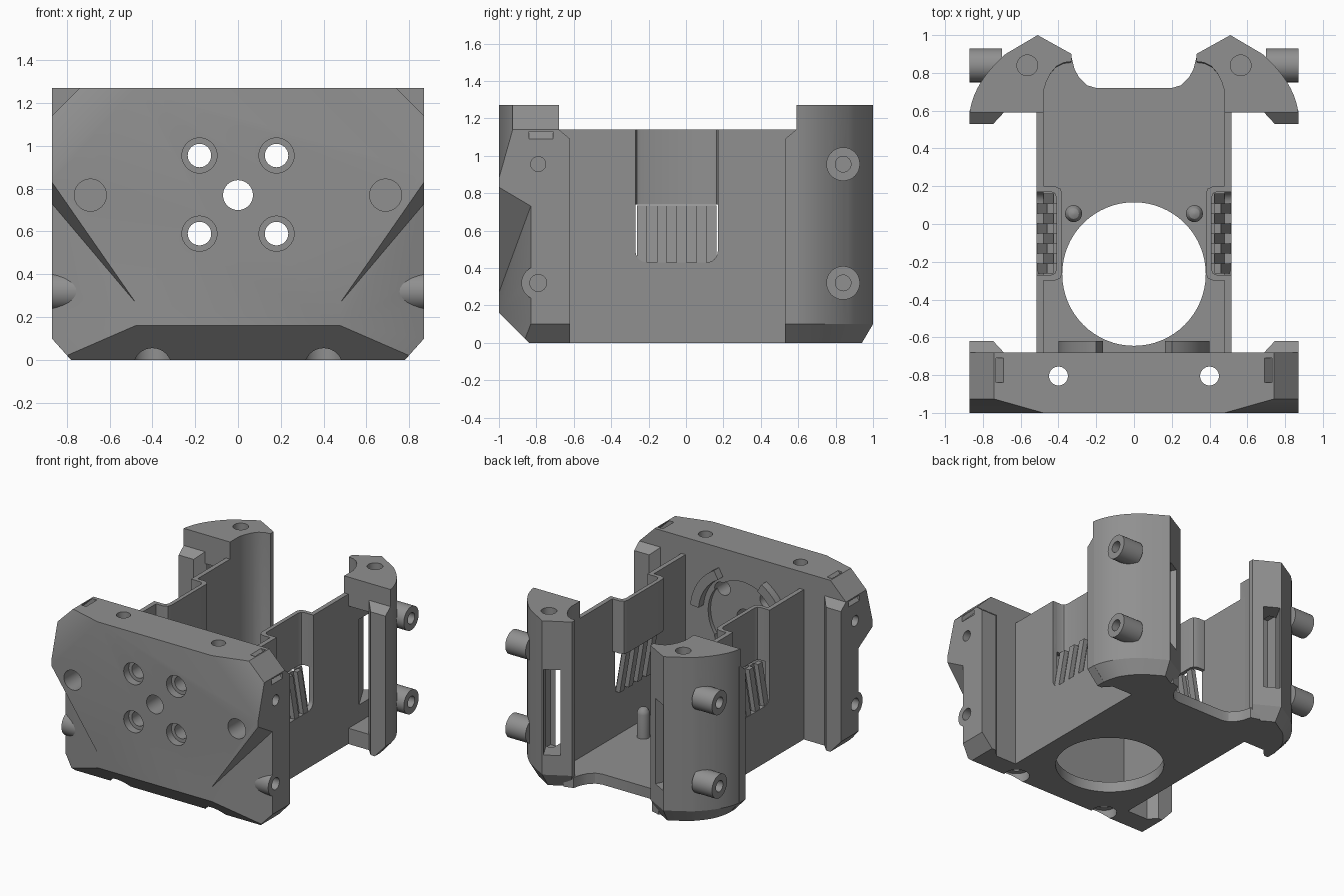
import bpy, bmesh, math
from mathutils import Vector, Matrix

if "Cube" in bpy.data.objects:
    bpy.data.objects.remove(bpy.data.objects["Cube"])

grey = bpy.data.materials.new("printed_grey")
grey.diffuse_color = (0.28, 0.28, 0.28, 1)
grey.use_nodes = True
grey.node_tree.nodes["Principled BSDF"].inputs["Base Color"].default_value = grey.diffuse_color

AXES = {'x': lambda a, b, h: (h, a, b),
        'y': lambda a, b, h: (a, h, b),
        'z': lambda a, b, h: (a, b, h)}


def loft(name, rings):
    """Closed solid through rings of matching points."""
    bm = bmesh.new()
    vs = [[bm.verts.new(p) for p in r] for r in rings]
    n = len(rings[0])
    bm.faces.new(vs[0])
    bm.faces.new(vs[-1])
    for r0, r1 in zip(vs, vs[1:]):
        for i in range(n):
            j = (i + 1) % n
            bm.faces.new((r0[i], r0[j], r1[j], r1[i]))
    bmesh.ops.recalc_face_normals(bm, faces=bm.faces)
    me = bpy.data.meshes.new(name)
    bm.to_mesh(me)
    bm.free()
    me.materials.append(grey)
    ob = bpy.data.objects.new(name, me)
    bpy.context.collection.objects.link(ob)
    return ob


def prism(name, pts, lo, hi, axis='z'):
    f = AXES[axis]
    return loft(name, [[f(a, b, h) for a, b in pts] for h in (lo, hi)])


def box(name, x0, x1, y0, y1, z0, z1):
    return prism(name, [(x0, y0), (x1, y0), (x1, y1), (x0, y1)], z0, z1)


def rod(name, a, b, r, lo, hi, axis, n=32):
    c = [(a + r * math.cos(2 * math.pi * i / n), b + r * math.sin(2 * math.pi * i / n)) for i in range(n)]
    return prism(name, c, lo, hi, axis)


def cut_plane(ob, point, normal):
    bm = bmesh.new()
    bm.from_mesh(ob.data)
    bmesh.ops.bisect_plane(bm, geom=bm.verts[:] + bm.edges[:] + bm.faces[:], dist=1e-5,
                           plane_co=point, plane_no=normal, clear_outer=True)
    bmesh.ops.holes_fill(bm, edges=[e for e in bm.edges if e.is_boundary])
    bmesh.ops.recalc_face_normals(bm, faces=bm.faces)
    bm.to_mesh(ob.data)
    bm.free()


def cut(ob, *cutters):
    bpy.context.view_layer.objects.active = ob
    for c in cutters:
        m = ob.modifiers.new("cut", 'BOOLEAN')
        m.operation, m.solver, m.object = 'DIFFERENCE', 'EXACT', c
        bpy.ops.object.modifier_apply(modifier=m.name)
        bpy.data.objects.remove(c)


def flip(ob, name):
    """Mirrored copy across x = 0."""
    me = ob.data.copy()
    me.transform(Matrix.Diagonal((-1, 1, 1, 1)))
    me.flip_normals()
    o = bpy.data.objects.new(name, me)
    bpy.context.collection.objects.link(o)
    return o


# --- front block: chamfered plate
half = [(0.78, 0), (0.87, 0.1), (0.87, 1.14), (0.74, 1.27)]
block = prism("front_block", half + [(-x, z) for x, z in reversed(half)], -1, -0.68, 'y')
cut_plane(block, (0, -1, 0.16), (0, -1, -1))
for s in (1, -1):
    cut_plane(block, (s * 0.48, -1, 1.27), (s * 0.043, -0.152, 0.043))

# recessed lower corners under a slanted overhang, blind holes, tie slots
for s in (1, -1):
    wedge = prism("wedge", [(s * 0.44, -1.017), (s * 0.95, -0.795), (s * 0.95, -1.15)], -0.1, 1.2)
    cut_plane(wedge, (s * 0.48, -1, 0.27), (s * -0.095, 0.039, 0.066))
    tie = prism("tie", [(s * 0.66, 1.30), (s * 0.70, 1.30), (s * 0.90, 1.10), (s * 0.90, 1.06)],
                -0.84, -0.71, 'y')
    cut(block, wedge, tie,
        rod("c", s * 0.69, 0.77, 0.075, -1.1, -0.8, 'y'),
        rod("c", s * 0.40, -0.805, 0.05, -0.1, 1.4, 'z'),
        rod("c", s * 0.40, -0.805, 0.09, -0.1, 0.07, 'z'),
        rod("c", -0.79, 0.955, 0.04, s * 0.68, s * 1.0, 'x'))
    # motor screw holes with counterbores
    for z in (0.59, 0.955):
        cut(block, rod("c", s * 0.18, z, 0.055, -1.1, -0.6, 'y'),
            rod("c", s * 0.18, z, 0.082, -1.1, -0.94, 'y'))
cut(block, rod("c", 0, 0.77, 0.07, -1.1, -0.6, 'y'),
    rod("c", 0, 0.77, 0.29, -0.71, -0.6, 'y', 48))

# --- front side bosses and rear-facing flanges
boss = rod("front_boss_right", -0.79, 0.32, 0.09, 0.6, 0.87, 'x')
cut(boss, rod("c", -0.79, 0.32, 0.045, 0.68, 1.0, 'x'))
cut(block, rod("c", -0.79, 0.32, 0.08, 0.65, 1.0, 'x'),
    rod("c", -0.79, 0.32, 0.08, -0.65, -1.0, 'x'))
flip(boss, "front_boss_left")


def flange(name, y0, y1):
    f = prism(name, [(0.68, y0), (0.745, y1), (0.87, y1), (0.87, y0)], 0, 1.14)
    cut_plane(f, (0.87, 0, 0.1), (0.1, 0, -0.09))
    d = 1 if y1 > y0 else -1
    cut_plane(f, (0, y1, 1.09), (0, 0.05 * d, 0.06))
    return f


flip(flange("front_flange_right", -0.69, -0.62), "front_flange_left")
flip(flange("rear_flange_right", 0.60, 0.53), "rear_flange_left")

# raised ring segments on the inside of the front block
arc = [math.radians(5 + 5 * i) for i in range(12)]


def ring_pts(r0, r1):
    return [(r0 * math.cos(t), 0.77 + r0 * math.sin(t)) for t in arc] + \
           [(r1 * math.cos(t), 0.77 + r1 * math.sin(t)) for t in reversed(arc)]


ring = prism("ring_segment_right", ring_pts(0.33, 0.40), -0.69, -0.62, 'y')
flip(ring, "ring_segment_left")

# --- floor with round opening and curved rear notch
fh = [(0.515, -0.70), (0.515, 0.72), (0.40, 0.90), (0.33, 0.88), (0.315, 0.82),
      (0.29, 0.775), (0.25, 0.735), (0.20, 0.72)]
floor = prism("floor", fh + [(-x, y) for x, y in reversed(fh)], 0, 0.08)
cut(floor, rod("c", 0, -0.265, 0.38, -0.1, 0.2, 'z', 64))

# locating pegs with domed tops
dome = [(0.045, 0.05), (0.045, 0.26), (0.04, 0.28), (0.028, 0.296), (0.008, 0.304)]
peg = loft("peg_right", [[(0.32 + r * math.cos(math.pi * i / 10), 0.055 + r * math.sin(math.pi * i / 10), z)
                          for i in range(20)] for r, z in dome])
flip(peg, "peg_left")

# --- side walls with an opening rounded at its lower corners
wall = box("side_wall_right", 0.48, 0.515, -0.70, 0.64, 0, 1.14)
r = 0.06
q = [math.radians(15 * i) for i in range(7)]
opening = [(-0.27, 1.3)] + [(-0.27 + r - r * math.cos(t), 0.43 + r - r * math.sin(t)) for t in q] + \
          [(0.17 - r + r * math.sin(t), 0.43 + r - r * math.cos(t)) for t in q] + [(0.17, 1.3)]
cut(wall, prism("c", opening, 0.3, 0.7, 'x'))
flip(wall, "side_wall_left")

# inset panel above the louvres
panel = [(0.513, -0.27), (0.44, -0.27), (0.42, -0.262), (0.41, -0.24), (0.41, 0.14), (0.42, 0.162),
         (0.44, 0.17), (0.513, 0.17), (0.513, 0.20), (0.42, 0.20), (0.39, 0.187), (0.38, 0.16),
         (0.38, -0.26), (0.39, -0.287), (0.42, -0.30), (0.513, -0.30)]
flip(prism("inset_panel_right", panel, 0.74, 1.14), "inset_panel_left")

# staggered slanted louvres
for i in range(8):
    y = -0.262 + i * 0.053
    d = -0.035 * (i % 2)
    slat = prism("louvre_right_%d" % i, [(0.425 + d, 0.735), (0.46 + d, 0.735),
                                         (0.514 + d, 0.42), (0.479 + d, 0.42)], y, y + 0.053, 'y')
    slat.data.transform(Matrix.Identity(4))
    flip(slat, "louvre_left_%d" % i)

# --- rear posts: curved outer wall, chamfered foot, hollow and open to the front
a, b, c = Vector((0.87, 0.59)), Vector((0.85, 0.75)), Vector((0.68, 0.90))
curve = [tuple(a * (1 - t) ** 2 + b * 2 * t * (1 - t) + c * t * t) for t in [i / 10 for i in range(11)]]
plan = [(0.48, 0.59)] + curve + [(0.51, 1.0), (0.33, 0.90), (0.33, 0.86), (0.37, 0.855),
                                 (0.41, 0.835), (0.44, 0.80), (0.465, 0.75), (0.48, 0.70)]
foot = [(0.48 + (x - 0.48) * 0.77, 0.72 + (y - 0.72) * (0.79 if y > 0.72 else 1)) for x, y in plan]
post = loft("rear_post_right", [[(x, y, 0) for x, y in foot],
                                [(x, y, 0.1) for x, y in plan],
                                [(x, y, 1.27) for x, y in plan]])
cavity = prism("c", [(0.517, 0.5), (0.72, 0.5), (0.72, 0.70), (0.64, 0.83), (0.56, 0.87), (0.517, 0.86)],
               0.12, 1.05)
window = prism("c", [(0.378, 0.976), (0.482, 1.035), (0.672, 0.68), (0.568, 0.62)], 0.25, 0.90)
cut(post, cavity, window, rod("c", 0.565, 0.84, 0.055, 1.1, 1.4, 'z'))
for k, z in (("lower", 0.32), ("upper", 0.955)):
    cut(post, rod("c", 0.84, z, 0.07, 0.715, 1.0, 'x'))
    boss = rod(k + "_rear_boss_right", 0.84, z, 0.09, 0.70, 0.87, 'x')
    cut(boss, rod("c", 0.84, z, 0.042, 0.74, 1.0, 'x'))
    flip(boss, k + "_rear_boss_left")
flip(post, "rear_post_left")

# smooth curved surfaces, keep hard edges
bpy.ops.object.select_all(action='SELECT')
bpy.context.view_layer.objects.active = block
bpy.ops.object.shade_smooth_by_angle(angle=math.radians(25))
